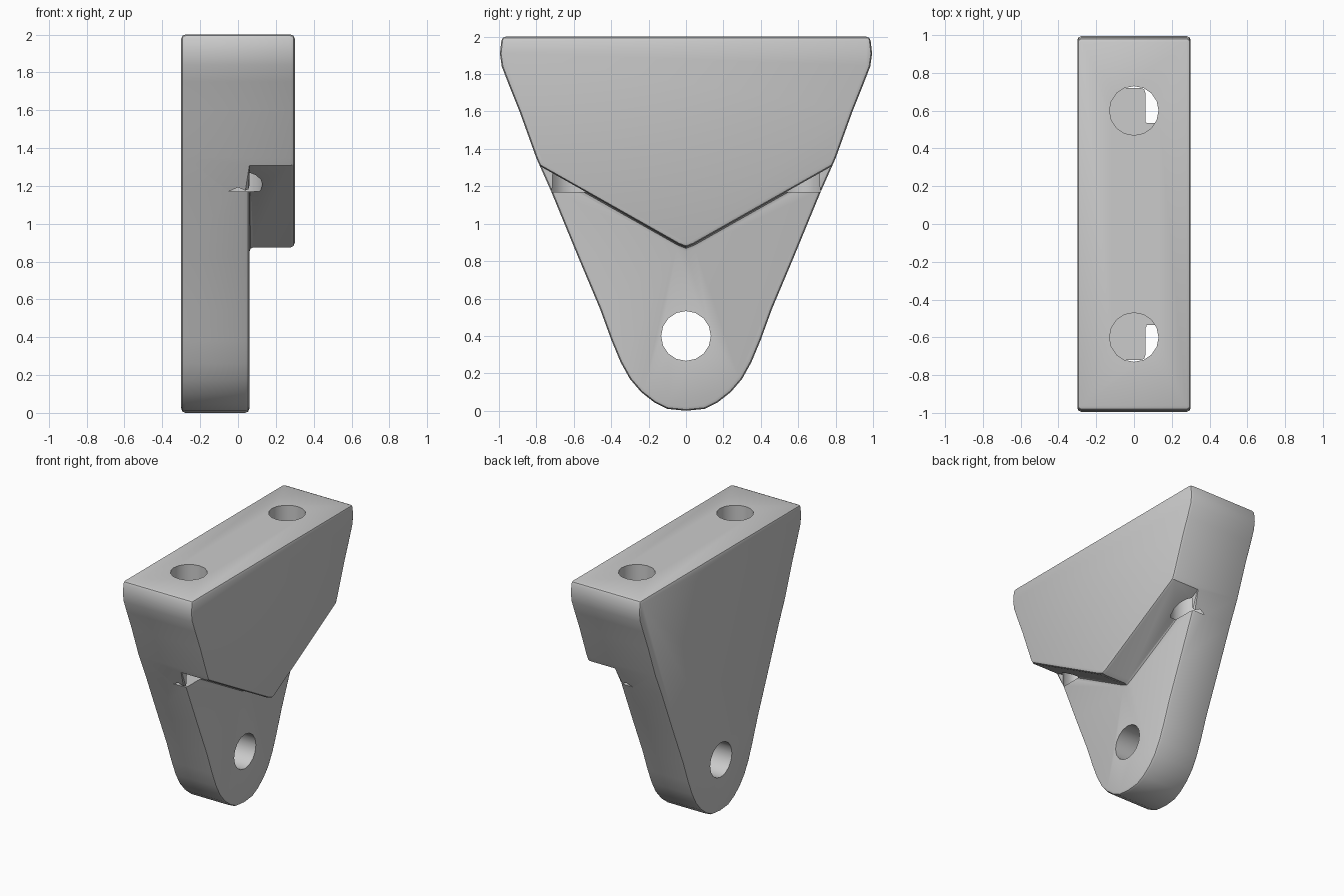
import bpy, bmesh, math
from mathutils import Matrix

cube = bpy.data.objects.get("Cube")
if cube:
    bpy.data.objects.remove(cube, do_unlink=True)

grey = bpy.data.materials.new("plain grey")
grey.use_nodes = True
colour = (0.6, 0.6, 0.6, 1)
grey.diffuse_color = colour
grey.node_tree.nodes["Principled BSDF"].inputs["Base Color"].default_value = colour


def finish(name, bm):
    bmesh.ops.recalc_face_normals(bm, faces=bm.faces)
    mesh = bpy.data.meshes.new(name)
    bm.to_mesh(mesh)
    bm.free()
    mesh.materials.append(grey)
    obj = bpy.data.objects.new(name, mesh)
    bpy.context.collection.objects.link(obj)
    return obj


def prism(name, half, x0, x1):
    """Extrude a y-z outline along x; half runs from the bottom up on +y, mirrored."""
    outline = half + [(-y, z) for y, z in reversed(half) if y > 0]
    bm = bmesh.new()
    face = bm.faces.new([bm.verts.new((x0, y, z)) for y, z in outline])
    out = bmesh.ops.extrude_face_region(bm, geom=[face])
    verts = [v for v in out["geom"] if isinstance(v, bmesh.types.BMVert)]
    bmesh.ops.translate(bm, verts=verts, vec=(x1 - x0, 0, 0))
    return finish(name, bm)


def drill(name, radius, length, centre, turn=0):
    bm = bmesh.new()
    place = Matrix.Translation(centre) @ Matrix.Rotation(turn, 4, "Y")
    bmesh.ops.create_cone(bm, cap_ends=True, segments=16, radius1=radius,
                          radius2=radius, depth=length, matrix=place)
    return finish(name, bm)


def apply(obj, mod):
    bpy.context.view_layer.objects.active = obj
    bpy.ops.object.modifier_apply(modifier=mod.name)


def cut(obj, cutter):
    cutter.hide_render = True
    mod = obj.modifiers.new("cut", "BOOLEAN")
    mod.operation = "DIFFERENCE"
    mod.solver = "EXACT"
    mod.object = cutter
    apply(obj, mod)
    bpy.data.objects.remove(cutter, do_unlink=True)


# Tapered bracket body with a rounded foot
body_half = [(0, 0), (0.1, 0.01), (0.17, 0.045), (0.24, 0.1), (0.3, 0.17),
             (0.35, 0.26), (0.4, 0.38), (0.46, 0.545), (0.58, 0.83),
             (0.72, 1.17), (0.8, 1.35), (0.89, 1.6), (0.95, 1.75),
             (0.985, 1.84), (0.995, 1.91), (0.985, 2)]
bracket = prism("bracket", body_half, -0.3, 0.3)

# Step under the V-shaped upper block
step_half = [(1.2, -0.2), (1.2, 1.545), (0.04, 0.89), (0, 0.875)]
cut(bracket, prism("step_cutter", step_half, 0.06, 0.6))

# Softened outer edges
bevel = bracket.modifiers.new("soft_edges", "BEVEL")
bevel.width = 0.022
bevel.segments = 2
bevel.limit_method = "ANGLE"
bevel.angle_limit = math.radians(50)
apply(bracket, bevel)

# Pivot hole through the foot, two bolt holes down from the top
cut(bracket, drill("pivot_cutter", 0.133, 1.2, (0, 0, 0.4), math.pi / 2))
for side in (-1, 1):
    cut(bracket, drill("bolt_cutter", 0.13, 1, (0, 0.6 * side, 1.67)))

bpy.ops.object.select_all(action="DESELECT")
bracket.select_set(True)
bpy.context.view_layer.objects.active = bracket
bpy.ops.object.shade_smooth_by_angle(angle=math.radians(30))
